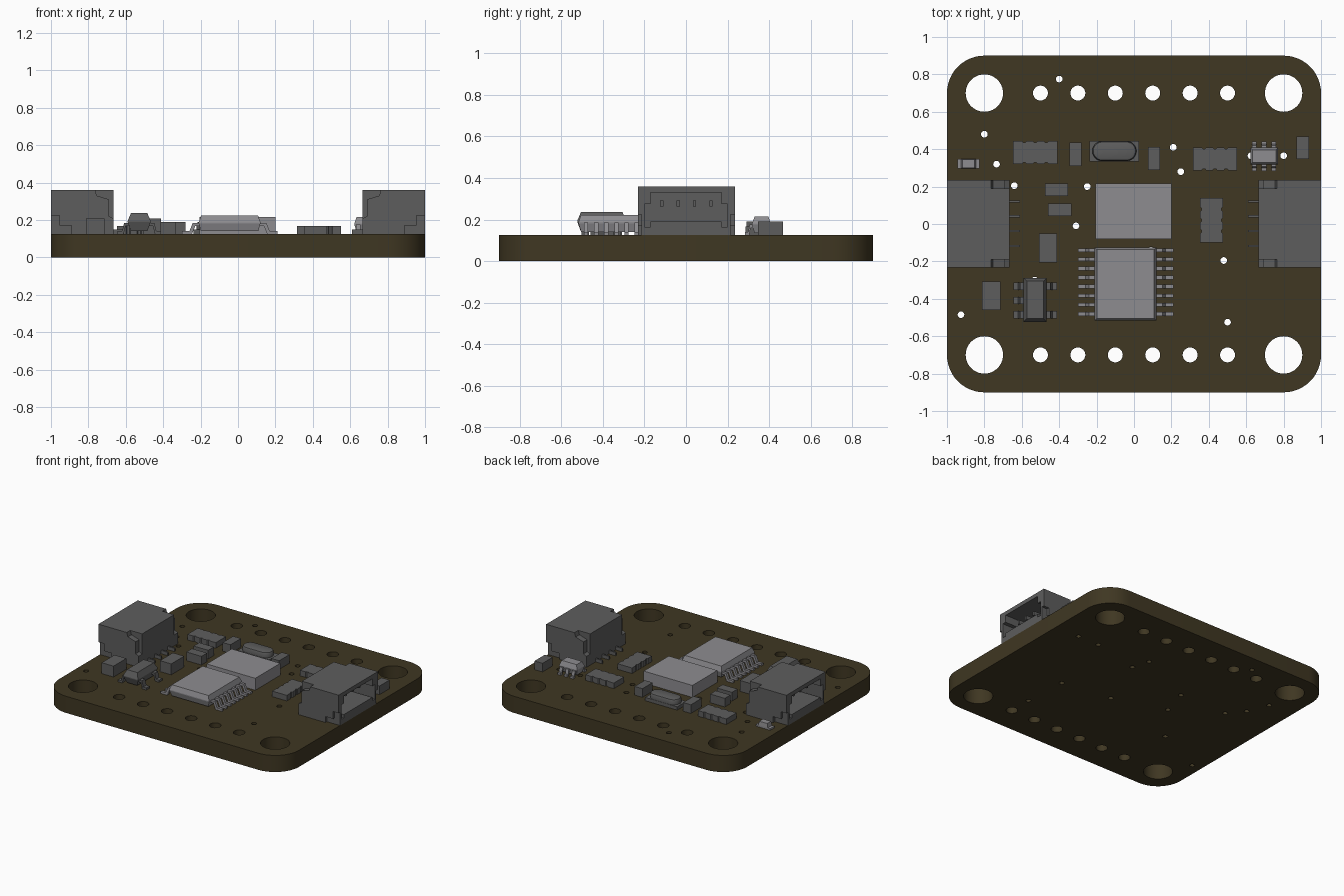
import bpy, bmesh
from math import sin, cos, pi, radians

if "Cube" in bpy.data.objects:
    bpy.data.objects.remove(bpy.data.objects["Cube"])

TOP = 0.125


def material(name, rgb):
    m = bpy.data.materials.new(name)
    m.diffuse_color = (*rgb, 1)
    m.use_nodes = True
    m.node_tree.nodes["Principled BSDF"].inputs["Base Color"].default_value = m.diffuse_color
    return m


BROWN = material("board_brown", (0.05, 0.038, 0.016))
DARK = material("dark_grey", (0.11, 0.11, 0.11))
LIGHT = material("light_grey", (0.27, 0.265, 0.28))


def loft(bm, *rings):
    """Closed solid through matching rings of points."""
    vs = [[bm.verts.new(p) for p in r] for r in rings]
    n = len(vs[0])
    for a, b in zip(vs, vs[1:]):
        for i in range(n):
            j = (i + 1) % n
            bm.faces.new((a[i], a[j], b[j], b[i]))
    bm.faces.new(vs[0][::-1])
    bm.faces.new(vs[-1])


def finish(bm, name, mat=None, smooth=False):
    bmesh.ops.recalc_face_normals(bm, faces=bm.faces[:])
    me = bpy.data.meshes.new(name)
    bm.to_mesh(me)
    bm.free()
    ob = bpy.data.objects.new(name, me)
    bpy.context.collection.objects.link(ob)
    if mat:
        me.materials.append(mat)
    if smooth:
        select(ob)
        bpy.ops.object.shade_smooth_by_angle(angle=radians(30))
    return ob


def select(ob):
    bpy.ops.object.select_all(action='DESELECT')
    ob.select_set(True)
    bpy.context.view_layer.objects.active = ob


def rect(x0, x1, y0, y1, z, inset=0.0):
    i = inset
    return [(x0+i, y0+i, z), (x1-i, y0+i, z), (x1-i, y1-i, z), (x0+i, y1-i, z)]


def box(bm, x0, x1, y0, y1, z0, z1):
    loft(bm, rect(x0, x1, y0, y1, z0), rect(x0, x1, y0, y1, z1))


def circle(cx, cy, r, n, a0=0.0, a1=2*pi, closed=True):
    return [(cx + r*cos(a0 + (a1-a0)*i/n), cy + r*sin(a0 + (a1-a0)*i/n))
            for i in range(n if closed else n + 1)]


def leads(name, centre, inner, outer, height, width, slots, axis, mat):
    """Gull-wing leads; slots is a list of (side, position along the edge)."""
    bm = bmesh.new()
    d, t = outer - inner, 0.016
    prof = [(-0.02, height), (d*0.35, height), (d*0.55, TOP+t), (d, TOP+t),
            (d, TOP), (d*0.4, TOP), (d*0.2, height-t), (-0.02, height-t)]
    for side, pos in slots:
        rings = []
        for w in (-width/2, width/2):
            pts = [(centre + side*(inner+u), pos + w, z) for u, z in prof]
            rings.append(pts if axis == 'x' else [(b, a, z) for a, b, z in pts])
        loft(bm, *rings)
    finish(bm, name, mat)


def chip_body(name, x0, x1, y0, y1, z0, z1, mat, slope=0.012):
    bm = bmesh.new()
    mid = z0 + (z1 - z0)*0.5
    loft(bm, rect(x0, x1, y0, y1, z0, slope), rect(x0, x1, y0, y1, mid),
         rect(x0, x1, y0, y1, mid + 0.006), rect(x0, x1, y0, y1, z1, slope))
    finish(bm, name, mat)


# Circuit board: rounded outline with mounting, pin and via holes
outline = []
for k, (x, y) in enumerate([(0.8, 0.7), (-0.8, 0.7), (-0.8, -0.7), (0.8, -0.7)]):
    outline += circle(x, y, 0.2, 12, k*pi/2, (k+1)*pi/2, False)
loops = [outline]
for sy in (-0.7, 0.7):
    loops += [circle(x, sy, 0.1, 40) for x in (-0.8, 0.8)]
    loops += [circle(-0.5 + 0.2*i, sy, 0.04, 24) for i in range(6)]
vias = [(-0.40, 0.775), (-0.80, 0.48), (-0.735, 0.32), (-0.64, 0.205), (-0.25, 0.20),
        (-0.31, -0.01), (0.21, 0.41), (0.25, 0.28), (0.80, 0.365), (0.48, -0.195),
        (0.50, -0.525), (-0.925, -0.485), (0.625, 0.365), (-0.53, -0.3), (0.09, -0.14)]
loops += [circle(x, y, 0.018, 14) for x, y in vias]
cu = bpy.data.curves.new("board_outline", 'CURVE')
cu.dimensions, cu.fill_mode, cu.extrude = '2D', 'BOTH', TOP/2
for pts in loops:
    sp = cu.splines.new('POLY')
    sp.points.add(len(pts) - 1)
    for p, (x, y) in zip(sp.points, pts):
        p.co = (x, y, 0, 1)
    sp.use_cyclic_u = True
tmp = bpy.data.objects.new("board_outline", cu)
bpy.context.collection.objects.link(tmp)
bm = bmesh.new()
bm.from_mesh(tmp.evaluated_get(bpy.context.evaluated_depsgraph_get()).to_mesh())
bpy.data.objects.remove(tmp)
bmesh.ops.remove_doubles(bm, verts=bm.verts[:], dist=1e-5)
bmesh.ops.translate(bm, verts=bm.verts[:], vec=(0, 0, TOP/2))
finish(bm, "circuit_board", BROWN, True)

# Cable sockets on both sides, opening outwards
mouth = [(-0.17, 0.33), (-0.17, 0.275), (-0.2, 0.275), (-0.2, 0.165), (-0.17, 0.165),
         (-0.17, 0.19), (0.17, 0.19), (0.17, 0.165), (0.2, 0.165), (0.2, 0.275),
         (0.17, 0.275), (0.17, 0.33)]
rear_notch = [(0.77, 0.38), (0.755, 0.33), (0.69, 0.31), (0.69, 0.22), (0.65, 0.2), (0.65, 0.38)]
side_notch = [(1.02, 0.11), (1.02, 0.225), (0.955, 0.225), (0.955, 0.17), (0.89, 0.17), (0.89, 0.11)]
for s, side in ((-1, "left"), (1, "right")):
    bm = bmesh.new()
    box(bm, s*0.665, s*1.0, -0.232, 0.235, TOP, 0.36)
    housing = finish(bm, side + "_socket_housing", DARK)
    bm = bmesh.new()
    loft(bm, *[[(s*x, y, z) for y, z in mouth] for x in (0.78, 1.02)])
    for q in (-1, 1):
        for prof, depth in ((rear_notch, 0.19), (side_notch, 0.215)):
            loft(bm, *[[(s*x, q*y, z) for x, z in prof] for y in (depth, 0.26)])
    cutter = finish(bm, "socket_cutter", DARK)
    cutter.hide_render = True
    mod = housing.modifiers.new("cut", 'BOOLEAN')
    mod.operation, mod.solver, mod.object = 'DIFFERENCE', 'EXACT', cutter
    select(housing)
    bpy.ops.object.modifier_apply(modifier="cut")
    bpy.data.objects.remove(cutter)
    bm = bmesh.new()
    for i in range(4):
        y = -0.117 + 0.079*i
        box(bm, s*0.77, s*0.93, y-0.008, y+0.008, 0.262, 0.292)
        box(bm, s*0.61, s*0.68, y-0.006, y+0.006, TOP, 0.15)
    finish(bm, side + "_socket_pins", DARK)

# Square sensor module
bm = bmesh.new()
box(bm, -0.205, 0.2, -0.08, 0.217, TOP, 0.215)
finish(bm, "sensor_module", LIGHT)

# Sixteen-lead chip
chip_body("main_chip_body", -0.21, 0.12, -0.517, -0.125, 0.14, 0.223, LIGHT)
leads("main_chip_leads", -0.045, 0.165, 0.255, 0.185, 0.02,
      [(s, -0.14 - 0.0487*i) for s in (-1, 1) for i in range(8)], 'x', LIGHT)

# Five-lead regulator
chip_body("regulator_body", -0.59, -0.467, -0.523, -0.288, 0.14, 0.237, DARK, 0.018)
leads("regulator_leads", -0.528, 0.061, 0.117, 0.185, 0.038,
      [(-1, -0.333), (-1, -0.408), (-1, -0.485), (1, -0.333), (1, -0.485)], 'x', DARK)

# Small six-lead transistor
chip_body("transistor_body", 0.622, 0.77, 0.318, 0.408, 0.135, 0.215, LIGHT)
leads("transistor_leads", 0.363, 0.045, 0.079, 0.175, 0.025,
      [(s, 0.695 + 0.052*i) for s in (-1, 1) for i in (-1, 0, 1)], 'y', LIGHT)

# Resistor packs with notched long edges
for n, (cx, cy, turned) in enumerate([(-0.528, 0.382, False), (0.433, 0.348, False),
                                      (0.414, 0.02, True)], 1):
    edge = []
    for i in range(4):
        x = -0.118 + 0.059*i
        edge += [(x + 0.006, -0.054), (x + 0.012, -0.061), (x + 0.047, -0.061), (x + 0.053, -0.054)]
    edge[0], edge[-1] = (-0.118, -0.061), (0.118, -0.061)
    ring = edge + [(-x, -y) for x, y in edge]
    if turned:
        ring = [(-y, x) for x, y in ring]
    bm = bmesh.new()
    loft(bm, *[[(cx+x, cy+y, z) for x, y in ring] for z in (TOP, 0.167)])
    finish(bm, "resistor_pack_%d" % n, DARK)

# Block capacitors and resistors
blocks = [(-0.345, -0.28, 0.31, 0.435, 0.19), (0.075, 0.14, 0.29, 0.412, 0.19),
          (-0.475, -0.353, 0.15, 0.217, 0.19), (-0.46, -0.335, 0.043, 0.11, 0.19),
          (-0.507, -0.413, -0.205, -0.05, 0.207), (-0.813, -0.715, -0.46, -0.307, 0.207),
          (0.868, 0.935, 0.347, 0.467, 0.19)]
for n, (x0, x1, y0, y1, z1) in enumerate(blocks, 1):
    bm = bmesh.new()
    box(bm, x0, x1, y0, y1, TOP, z1)
    finish(bm, "capacitor_%d" % n, DARK)

# Crystal: flat base with a pill-shaped metal can
bm = bmesh.new()
box(bm, -0.238, 0.028, 0.335, 0.445, TOP, 0.15)
finish(bm, "crystal_base", DARK)


def pill(r, z):
    pts = circle(-0.04, 0.39, r, 12, -pi/2, pi/2, False)
    pts += circle(-0.17, 0.39, r, 12, pi/2, 3*pi/2, False)
    return [(x, y, z) for x, y in pts]


bm = bmesh.new()
loft(bm, pill(0.053, 0.15), pill(0.053, 0.175), pill(0.048, 0.186), pill(0.037, 0.19))
finish(bm, "crystal_can", DARK, True)

# Indicator light with end terminals and a tapered lens
bm = bmesh.new()
box(bm, -0.945, -0.825, 0.297, 0.348, TOP, 0.138)
loft(bm, rect(-0.925, -0.845, 0.297, 0.348, 0.138), rect(-0.918, -0.852, 0.3, 0.345, 0.168))
finish(bm, "indicator_light", LIGHT)
